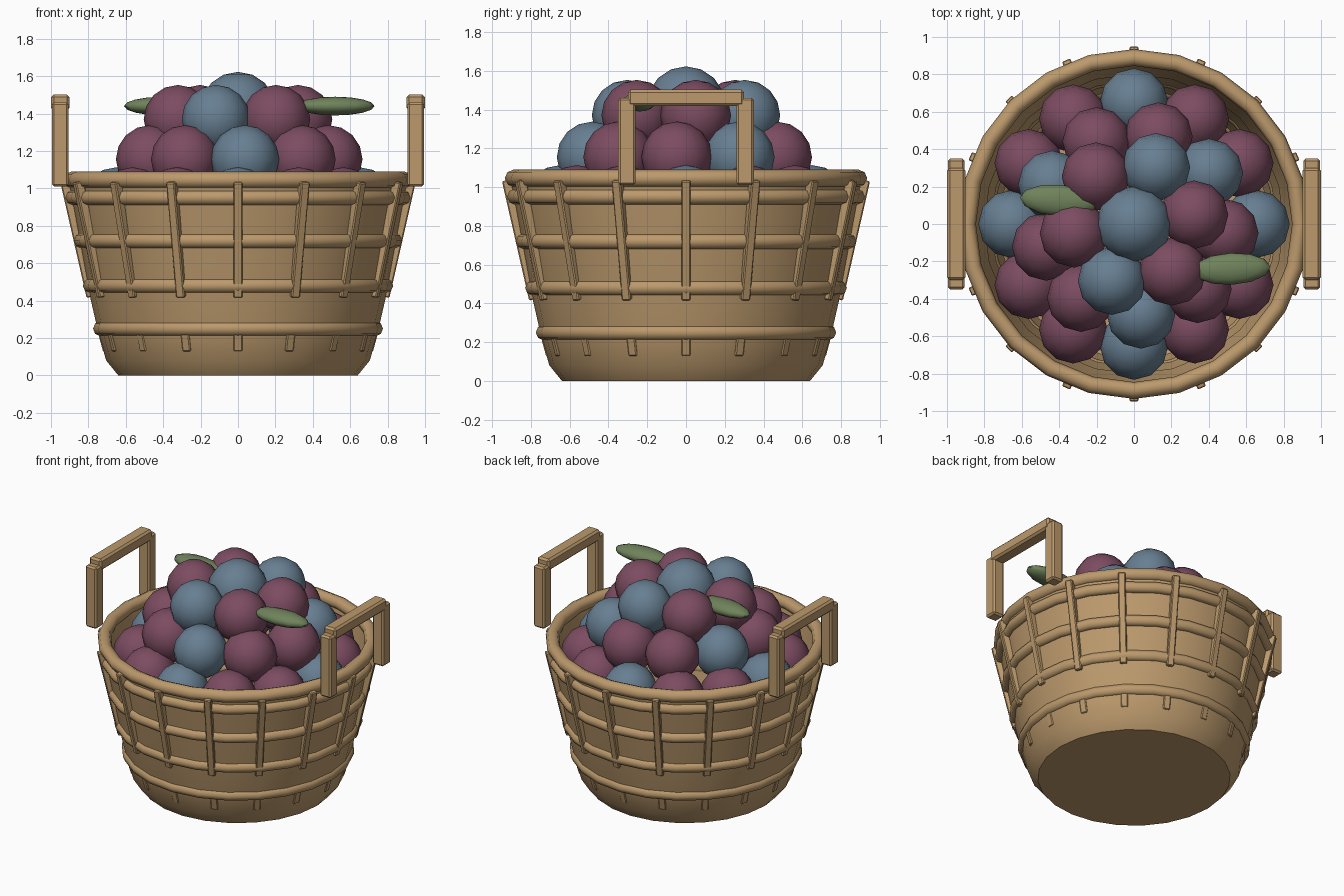
import bpy, bmesh, math
from mathutils import Matrix, Vector

if "Cube" in bpy.data.objects:
    bpy.data.objects.remove(bpy.data.objects["Cube"])


def material(name, rgb):
    m = bpy.data.materials.new(name)
    m.diffuse_color = (*rgb, 1)
    m.use_nodes = True
    m.node_tree.nodes["Principled BSDF"].inputs["Base Color"].default_value = m.diffuse_color
    return m


TAN = material("wicker tan", (0.50, 0.32, 0.15))
PURPLE = material("berry purple", (0.20, 0.072, 0.118))
BLUE = material("berry blue", (0.135, 0.21, 0.285))
GREEN = material("leaf green", (0.16, 0.225, 0.105))
SIDES = 24


def finish(name, bm, mat, smooth=35):
    bmesh.ops.recalc_face_normals(bm, faces=bm.faces)
    mesh = bpy.data.meshes.new(name)
    bm.to_mesh(mesh)
    bm.free()
    mesh.materials.append(mat)
    ob = bpy.data.objects.new(name, mesh)
    bpy.context.collection.objects.link(ob)
    if smooth:
        bpy.ops.object.select_all(action='DESELECT')
        ob.select_set(True)
        bpy.context.view_layer.objects.active = ob
        bpy.ops.object.shade_smooth_by_angle(angle=math.radians(smooth))
    return ob


def lathe(name, profile, mat, closed=False, smooth=35):
    """Turn an (r, z) profile around z; open profiles get end caps."""
    bm = bmesh.new()
    rows = []
    for r, z in profile:
        rows.append([bm.verts.new((r * math.cos(a), r * math.sin(a), z))
                     for a in (i * math.tau / SIDES for i in range(SIDES))])
    pairs = list(zip(rows, rows[1:]))
    if closed:
        pairs.append((rows[-1], rows[0]))
    for lo, hi in pairs:
        for i in range(SIDES):
            j = (i + 1) % SIDES
            bm.faces.new((lo[i], lo[j], hi[j], hi[i]))
    if not closed:
        bm.faces.new(rows[0])
        bm.faces.new(rows[-1])
    return finish(name, bm, mat, smooth)


def hoop(name, r, z, tube):
    pts = [(r + tube * math.cos(a), z + tube * math.sin(a))
           for a in (k * math.tau / 8 for k in range(8))]
    return lathe(name, pts, TAN, closed=True, smooth=60)


def add_box(bm, size, matrix, bevel):
    part = bmesh.new()
    bmesh.ops.create_cube(part, size=1, matrix=Matrix.Diagonal((*size, 1)))
    bmesh.ops.bevel(part, geom=part.edges[:], offset=bevel, segments=1, affect='EDGES')
    part.transform(matrix)
    temp = bpy.data.meshes.new("temp")
    part.to_mesh(temp)
    part.free()
    bm.from_mesh(temp)
    bpy.data.meshes.remove(temp)


def ellipsoid(name, center, radii, mat, turn=0.0):
    bm = bmesh.new()
    m = (Matrix.Translation(center) @ Matrix.Rotation(turn, 4, 'Z')
         @ Matrix.Diagonal((*radii, 1)))
    bmesh.ops.create_uvsphere(bm, u_segments=12, v_segments=8, radius=1, matrix=m)
    return finish(name, bm, mat, 60)


# Hollow basket body: outer wall up, over the lip, inner wall down to the floor
lathe("basket_body",
      [(0.64, 0), (0.705, 0.08), (0.745, 0.22), (0.80, 0.46), (0.905, 1.03),
       (0.86, 1.03), (0.755, 0.46), (0.70, 0.20), (0.66, 0.08)], TAN)

# Rim and horizontal hoops
hoop("rim", 0.89, 1.045, 0.045)
for r, z in ((0.735, 0.25), (0.79, 0.48), (0.84, 0.72), (0.885, 0.95)):
    hoop("hoop", r, z, 0.04)

# Sixteen upright staves, each with a small foot below the lowest hoop
bm = bmesh.new()
for k in range(16):
    spin = Matrix.Rotation(k * math.tau / 16, 4, 'Z')
    for r0, z0, r1, z1, depth in ((0.785, 0.42, 0.925, 1.035, 0.05),
                                  (0.712, 0.13, 0.742, 0.24, 0.02)):
        lo, hi = Vector((r0, 0, z0)), Vector((r1, 0, z1))
        lean = Matrix.Rotation(math.atan2(r1 - r0, z1 - z0), 4, 'Y')
        add_box(bm, (depth, 0.048, (hi - lo).length),
                spin @ Matrix.Translation((lo + hi) / 2) @ lean, 0.006)
finish("staves", bm, TAN, 0)

# Two square handles
for side in (-1, 1):
    bm = bmesh.new()
    for y in (-0.305, 0.305):
        add_box(bm, (0.09, 0.09, 0.45), Matrix.Translation((side * 0.95, y, 1.235)), 0.012)
    add_box(bm, (0.098, 0.60, 0.085), Matrix.Translation((side * 0.95, 0, 1.46)), 0.014)
    finish("handle", bm, TAN, 0)

# Berries in shrinking rings; every third one is blue
for count, ring, z, start in ((12, 0.65, 0.93, 0), (9, 0.485, 1.155, 0.6),
                              (6, 0.325, 1.37, 1.2)):
    for i in range(count):
        a = start + i * math.tau / count
        ellipsoid("berry", (ring * math.cos(a), ring * math.sin(a), z),
                  (0.183,) * 3, BLUE if i % 3 == 0 else PURPLE)
ellipsoid("top_berry", (0, 0, 1.42), (0.203,) * 3, BLUE)

# Leaves
ellipsoid("leaf", (0.52, -0.24, 1.44), (0.21, 0.085, 0.05), GREEN, 0.05)
ellipsoid("leaf", (-0.40, 0.125, 1.44), (0.21, 0.085, 0.05), GREEN, -0.08)
